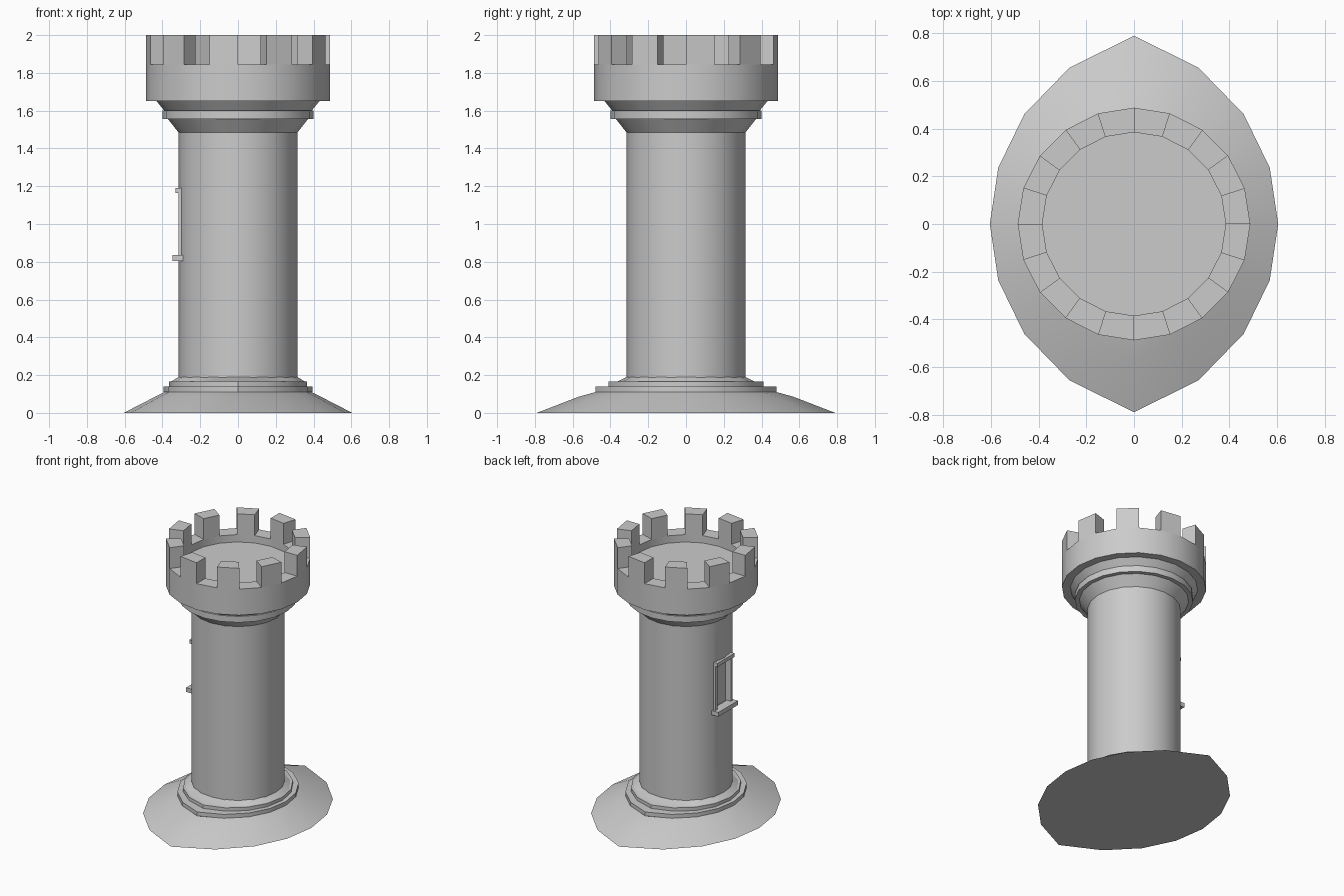
import bpy
from math import sin, cos, pi, radians

cube = bpy.data.objects.get("Cube")
if cube:
    bpy.data.objects.remove(cube, do_unlink=True)

stone = bpy.data.materials.new("grey_stone")
stone.use_nodes = True
GREY = (0.6, 0.6, 0.6, 1)
stone.diffuse_color = GREY
stone.node_tree.nodes["Principled BSDF"].inputs["Base Color"].default_value = GREY


def make(name, verts, faces, smooth=True):
    mesh = bpy.data.meshes.new(name)
    mesh.from_pydata(verts, [], faces)
    mesh.materials.append(stone)
    obj = bpy.data.objects.new(name, mesh)
    bpy.context.collection.objects.link(obj)
    if smooth:
        shade(obj)
    return obj


def shade(obj):
    bpy.ops.object.select_all(action='DESELECT')
    obj.select_set(True)
    bpy.context.view_layer.objects.active = obj
    bpy.ops.object.shade_smooth_by_angle(angle=radians(30))


def loft(name, rings, sides):
    """Closed solid through rings (x radius, y radius, z); y ends are pinched."""
    verts, faces = [], []
    for rx, ry, z in rings:
        for i in range(sides):
            a = 2 * pi * i / sides
            t = 1 - abs((a / (pi / 2)) % 2 - 1)
            r = rx + (ry - rx) * t * t
            verts.append((r * cos(a), r * sin(a), z))
    for k in range(len(rings) - 1):
        for i in range(sides):
            j = (i + 1) % sides
            a, b = k * sides, (k + 1) * sides
            faces.append((a + i, a + j, b + j, b + i))
    last = (len(rings) - 1) * sides
    faces.append(tuple(reversed(range(sides))))
    faces.append(tuple(range(last, last + sides)))
    return make(name, verts, faces)


def lathe(name, profile, sides=20):
    return loft(name, [(r, r, z) for r, z in profile], sides)


def box(name, x0, x1, y0, y1, z0, z1):
    verts = [(x, y, z) for z in (z0, z1) for x, y in
             ((x0, y0), (x1, y0), (x1, y1), (x0, y1))]
    faces = [(3, 2, 1, 0), (4, 5, 6, 7)]
    faces += [(i, (i + 1) % 4, (i + 1) % 4 + 4, i + 4) for i in range(4)]
    return make(name, verts, faces, False)


# Pointed oval foot with two stepped mouldings
loft("foot", [
    (.605, .79, 0), (.44, .57, .085), (.39, .48, .11), (.395, .48, .111),
    (.395, .48, .14), (.365, .41, .14), (.365, .41, .165),
    (.355, .365, .165), (.315, .315, .19)], 16)

# Shaft with a window recess on one side
shaft = lathe("shaft", [(.315, .17), (.315, 1.5)])
cutter = box("window_cutter", -.4, -.27, -.08, .08, .83, 1.165)
cut = shaft.modifiers.new("window_recess", 'BOOLEAN')
cut.object = cutter
cut.solver = 'EXACT'
bpy.context.view_layer.objects.active = shaft
bpy.ops.object.modifier_apply(modifier=cut.name)
bpy.data.objects.remove(cutter, do_unlink=True)
shade(shaft)

# Window surround
for side, y in (("front", -.09), ("back", .09)):
    box(f"window_post_{side}", -.315, -.27, y - .01, y + .01, .82, 1.17)
box("window_lintel", -.33, -.28, -.1, .1, 1.163, 1.19)
box("window_sill", -.347, -.28, -.115, .115, .803, .835)

# Flared collar under the head
lathe("collar", [(.315, 1.485), (.37, 1.555), (.4, 1.555), (.4, 1.6),
                 (.39, 1.6), (.435, 1.655)])

# Head with a sunken floor
R, INNER, SIDES = .488, .385, 20
lathe("head", [(.43, 1.65), (R, 1.65), (R, 1.845), (INNER, 1.845), (INNER, 1.79)])

# Battlements: a block on every second side of the head
for n in range(0, SIDES, 2):
    ends = [2 * pi * (n + k) / SIDES for k in (0, 1)]
    ring = [(INNER, ends[0]), (R, ends[0]), (R, ends[1]), (INNER, ends[1])]
    verts = [(r * cos(a), r * sin(a), z) for z in (1.845, 2) for r, a in ring]
    faces = [(4, 5, 6, 7), (3, 2, 1, 0)]
    faces += [(i, (i + 1) % 4, (i + 1) % 4 + 4, i + 4) for i in range(4)]
    make(f"battlement_{n // 2 + 1}", verts, faces, False)
